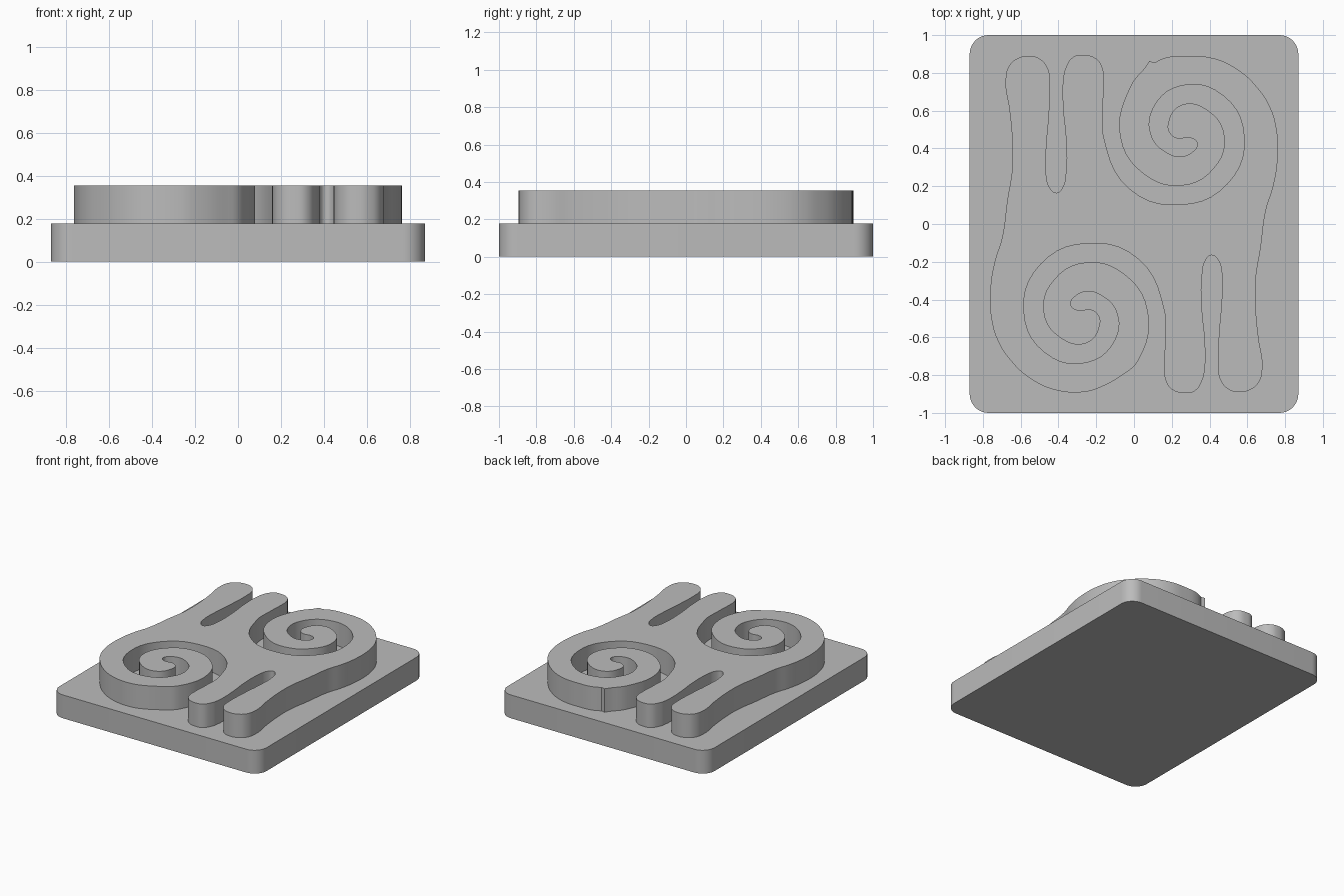
import bpy, bmesh
from math import cos, sin, radians

BASE_TOP = 0.177
RELIEF_TOP = 0.355

cube = bpy.data.objects.get("Cube")
if cube:
    bpy.data.objects.remove(cube, do_unlink=True)

stone = bpy.data.materials.new("plain grey")
stone.use_nodes = True
stone.diffuse_color = (0.5, 0.5, 0.5, 1)
stone.node_tree.nodes["Principled BSDF"].inputs["Base Color"].default_value = (0.5, 0.5, 0.5, 1)


def finish(name, mesh):
    """Link a mesh as a named part with the grey material and smooth sides."""
    obj = bpy.data.objects.new(name, mesh)
    bpy.context.collection.objects.link(obj)
    mesh.materials.clear()
    mesh.materials.append(stone)
    bpy.ops.object.select_all(action="DESELECT")
    obj.select_set(True)
    bpy.context.view_layer.objects.active = obj
    bpy.ops.object.shade_smooth_by_angle(angle=radians(30))
    return obj


# Base slab with rounded upright corners
bm = bmesh.new()
bmesh.ops.create_cube(bm, size=1)
bmesh.ops.scale(bm, vec=(1.74, 2, BASE_TOP), verts=bm.verts)
bmesh.ops.translate(bm, vec=(0, 0, BASE_TOP / 2), verts=bm.verts)
upright = [e for e in bm.edges if abs(e.verts[0].co.z - e.verts[1].co.z) > 0.1]
bmesh.ops.bevel(bm, geom=upright, offset=0.1, segments=10, profile=0.5, affect="EDGES")
slab = bpy.data.meshes.new("base_slab")
bm.to_mesh(slab)
bm.free()
finish("base_slab", slab)


def spiral(radii, start, step):
    """Points around the scroll centre, one radius for each equal turn."""
    angles = [radians(start + step * i) for i in range(len(radii))]
    return [(0.25 + r * cos(a), 0.46 + r * sin(a)) for r, a in zip(radii, angles)]


# Two fingers with the slot between them
fingers = [
    (-.67, .13), (-.645, .29), (-.645, .45), (-.66, .61), (-.68, .75), (-.66, .84),
    (-.61, .88), (-.56, .89), (-.5, .875), (-.455, .82), (-.445, .74), (-.45, .58),
    (-.465, .39), (-.465, .26), (-.445, .19), (-.41, .165), (-.38, .19), (-.36, .28),
    (-.36, .45), (-.375, .61), (-.375, .765), (-.36, .83), (-.32, .885), (-.265, .895),
    (-.2, .875), (-.165, .82), (-.16, .74), (-.165, .61),
]

# Spiral groove: outer wall inwards, rounded end, inner wall outwards
groove = spiral([.41, .387, .357, .347, .333, .312, .272, .212, .155, .113, .103, .099], 180, 45)
groove += [(.333, .41), (.328, .44), (.285, .457), (.233, .452), (.19, .48)]
groove += spiral([.099, .17, .2, .23, .24, .257, .278, .323, .38], 135, -45)

# Start of the scroll rim: one scroll has a small nick, the other is plain
nicked_rim = [(.06, .83), (.08, .862), (.11, .855), (.165, .88)]
plain_rim = [(.063, .8), (.18, .865)]

# Outer shoulder running down the side
shoulder = [
    (.27, .89), (.43, .875), (.56, .81), (.655, .72), (.72, .62),
    (.755, .5), (.76, .34), (.735, .19), (.7, .08),
]

back_half = fingers + groove + nicked_rim + shoulder
front_half = [(-x, -y) for x, y in fingers + groove + plain_rim + shoulder]
outline = back_half + front_half

# Raised relief as a filled, extruded smooth outline
curve = bpy.data.curves.new("relief_outline", "CURVE")
curve.dimensions = "2D"
curve.fill_mode = "BOTH"
curve.resolution_u = 5
curve.extrude = (RELIEF_TOP - BASE_TOP) / 2
spline = curve.splines.new("BEZIER")
spline.bezier_points.add(len(outline) - 1)
spline.use_cyclic_u = True
for point, (x, y) in zip(spline.bezier_points, outline):
    point.co = (x, y, 0)
    sharp = (x, y) in nicked_rim[:3]
    point.handle_left_type = point.handle_right_type = "VECTOR" if sharp else "AUTO"

helper = bpy.data.objects.new("relief_outline", curve)
bpy.context.collection.objects.link(helper)
bpy.context.view_layer.update()
depsgraph = bpy.context.evaluated_depsgraph_get()
relief = bpy.data.meshes.new_from_object(helper.evaluated_get(depsgraph))
bpy.data.objects.remove(helper, do_unlink=True)

# Weld the caps to the walls and seat the relief on the slab
bm = bmesh.new()
bm.from_mesh(relief)
bmesh.ops.remove_doubles(bm, verts=bm.verts, dist=0.0005)
bmesh.ops.recalc_face_normals(bm, faces=bm.faces)
bmesh.ops.translate(bm, vec=(0, 0, (RELIEF_TOP + BASE_TOP) / 2), verts=bm.verts)
bm.to_mesh(relief)
bm.free()
finish("scroll_relief", relief)
